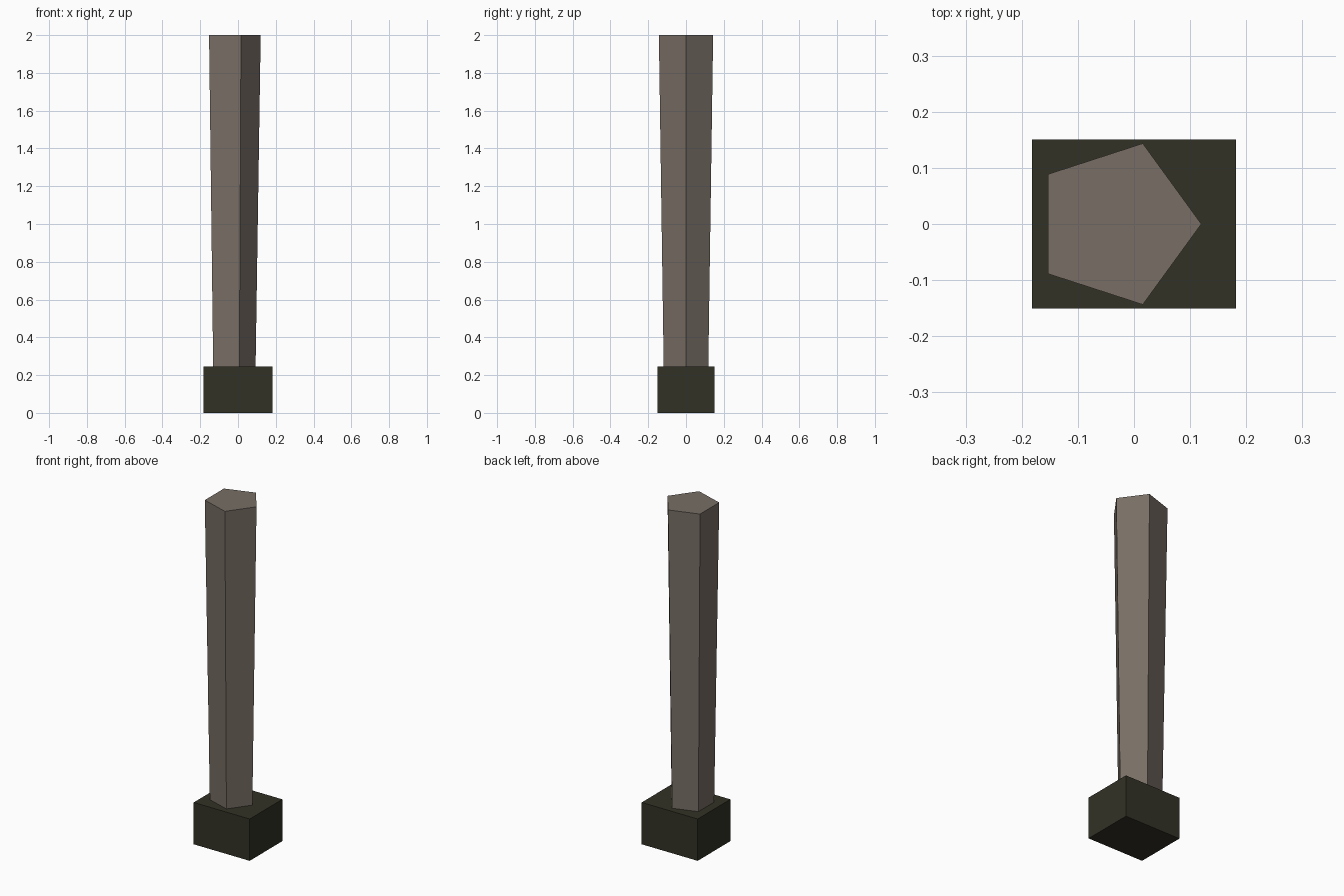
import bpy
import math

if "Cube" in bpy.data.objects:
    bpy.data.objects.remove(bpy.data.objects["Cube"])


def material(name, rgb):
    mat = bpy.data.materials.new(name)
    mat.diffuse_color = (*rgb, 1.0)
    mat.use_nodes = True
    mat.node_tree.nodes["Principled BSDF"].inputs["Base Color"].default_value = mat.diffuse_color
    return mat


stone = material("warm grey", (0.188, 0.156, 0.130))
dark = material("dark olive", (0.032, 0.031, 0.019))

# Rectangular base block
BASE_HEIGHT = 0.245
bpy.ops.mesh.primitive_cube_add(size=1, location=(0, 0, BASE_HEIGHT / 2))
base = bpy.context.object
base.name = "base_block"
base.scale = (0.363, 0.302, BASE_HEIGHT)
base.data.materials.append(dark)

# Five-sided post, widening upward, one corner facing +x
POST_BOTTOM, POST_TOP = 0.24, 2.0
bpy.ops.mesh.primitive_cone_add(
    vertices=5, radius1=0.124, radius2=0.151, depth=POST_TOP - POST_BOTTOM,
    location=(-0.031, 0, (POST_BOTTOM + POST_TOP) / 2))
post = bpy.context.object
post.name = "post"
post.data.materials.append(stone)

# Turn the mesh so that its first corner points along +x
corner = post.data.vertices[0].co
post.rotation_euler.z = -math.atan2(corner.y, corner.x)
